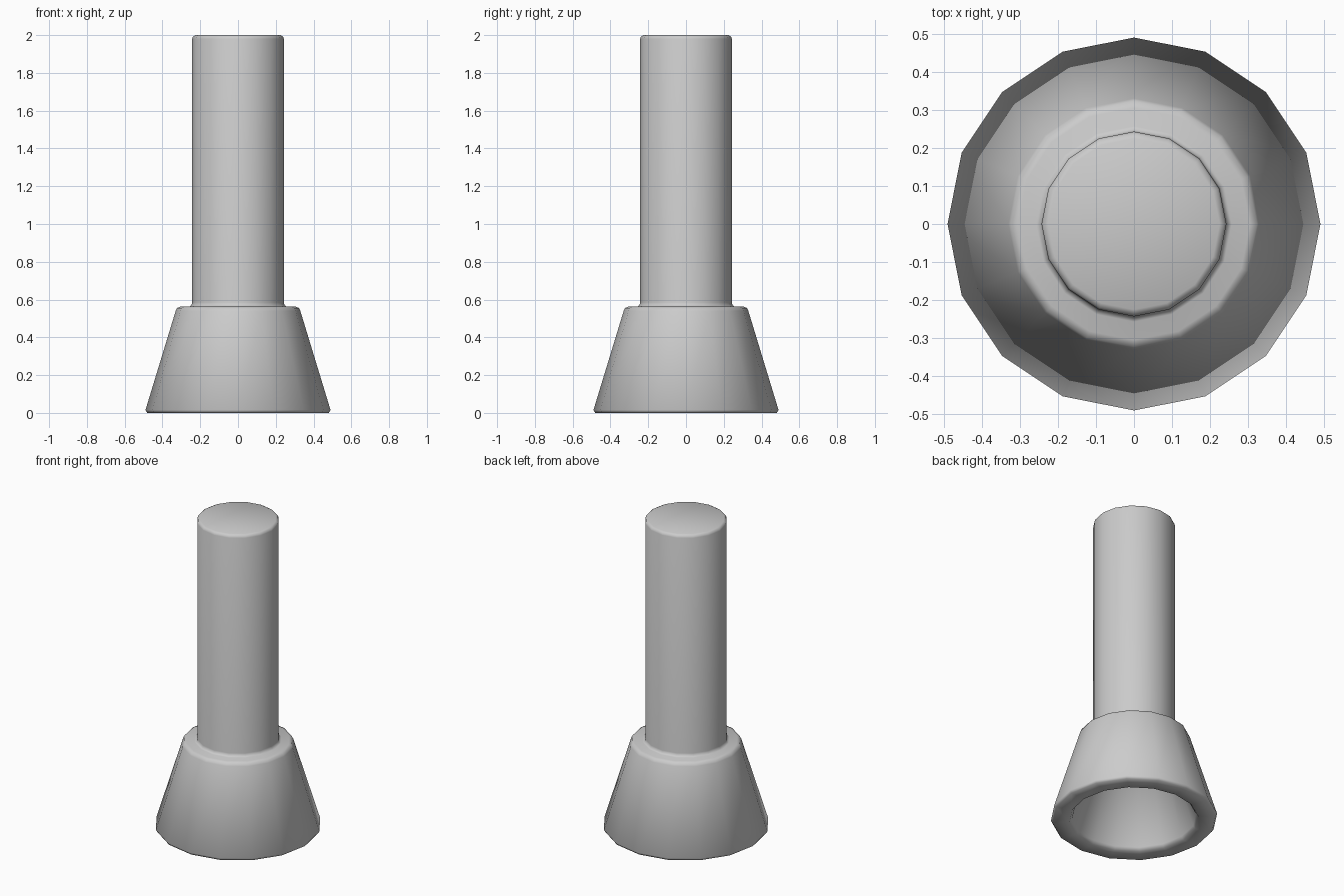
import bpy, bmesh, math

if "Cube" in bpy.data.objects:
    bpy.data.objects.remove(bpy.data.objects["Cube"])

SIDES = 16


def lathe(name, profile):
    """Revolve (radius, z) points round z, closing both ends with a flat cap."""
    bm = bmesh.new()
    rings = []
    for r, z in profile:
        rings.append([bm.verts.new((r * math.cos(2 * math.pi * i / SIDES),
                                    r * math.sin(2 * math.pi * i / SIDES), z))
                      for i in range(SIDES)])
    for a, b in zip(rings, rings[1:]):
        for i in range(SIDES):
            j = (i + 1) % SIDES
            bm.faces.new((a[i], a[j], b[j], b[i]))
    bm.faces.new(rings[0])
    bm.faces.new(rings[-1])
    bmesh.ops.recalc_face_normals(bm, faces=bm.faces)
    for f in bm.faces:
        f.smooth = True
    mesh = bpy.data.meshes.new(name)
    bm.to_mesh(mesh)
    bm.free()
    obj = bpy.data.objects.new(name, mesh)
    bpy.context.collection.objects.link(obj)
    return obj


# One continuous body: hollow flared foot, shoulder and solid round shaft
lathe("flared_foot_and_shaft", [
    (0.23, 0.45), (0.365, 0.02), (0.38, 0.0),      # cavity under the foot
    (0.48, 0.0), (0.49, 0.015),                    # bottom rim
    (0.33, 0.54), (0.323, 0.555), (0.305, 0.563),  # flared side and shoulder
    (0.257, 0.563), (0.246, 0.57), (0.243, 0.585), # fillet into the shaft
    (0.243, 1.98), (0.238, 1.993), (0.225, 2.0),   # shaft and rounded top
])
